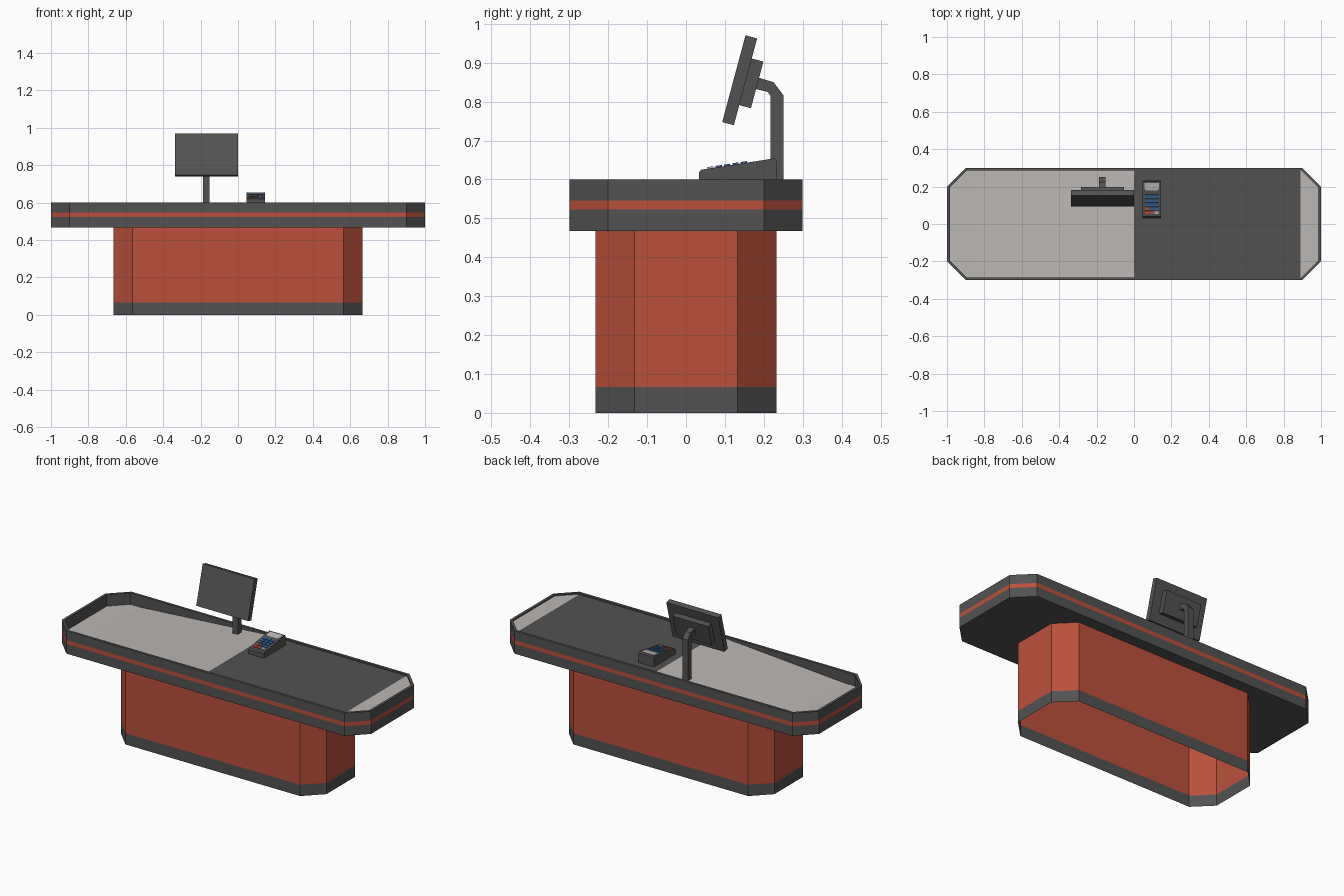
import bpy, bmesh, math
from mathutils import Matrix, Vector

if "Cube" in bpy.data.objects:
    bpy.data.objects.remove(bpy.data.objects["Cube"])


def material(name, rgb):
    m = bpy.data.materials.new(name)
    m.diffuse_color = (*rgb, 1)
    m.use_nodes = True
    m.node_tree.nodes["Principled BSDF"].inputs["Base Color"].default_value = m.diffuse_color
    return m


DARK = material("dark grey", (0.085, 0.085, 0.085))
RED = material("brick red", (0.50, 0.081, 0.044))
LIGHT = material("pale grey", (0.50, 0.475, 0.46))
BLUE = material("key blue", (0.035, 0.12, 0.33))


def finish(name, bm, mats):
    me = bpy.data.meshes.new(name)
    bm.to_mesh(me)
    bm.free()
    for m in mats:
        me.materials.append(m)
    ob = bpy.data.objects.new(name, me)
    bpy.context.collection.objects.link(ob)
    return ob


def octagon(hx, hy, c):
    return [(hx, -hy + c), (hx, hy - c), (hx - c, hy), (-hx + c, hy),
            (-hx, hy - c), (-hx, -hy + c), (-hx + c, -hy), (hx - c, -hy)]


def loft(name, rings, mats, slots, cap_bottom):
    """Join (outline, z) rings; slots gives the material of each band."""
    bm = bmesh.new()
    vs = [[bm.verts.new((x, y, z)) for x, y in o] for o, z in rings]
    for k, slot in enumerate(slots):
        a, b = vs[k], vs[k + 1]
        for i in range(8):
            j = (i + 1) % 8
            bm.faces.new((a[i], a[j], b[j], b[i])).material_index = slot
    if cap_bottom:
        bm.faces.new(vs[0][::-1])
    return finish(name, bm, mats)


def extrude_yz(name, pts, x0, x1, mat):
    bm = bmesh.new()
    f = bm.faces.new([bm.verts.new((x0, y, z)) for y, z in pts])
    r = bmesh.ops.extrude_face_region(bm, geom=[f])
    verts = [v for v in r["geom"] if isinstance(v, bmesh.types.BMVert)]
    bmesh.ops.translate(bm, vec=(x1 - x0, 0, 0), verts=verts)
    bmesh.ops.recalc_face_normals(bm, faces=bm.faces)
    return finish(name, bm, [mat])


def box(name, size, loc, tilt, mat):
    bm = bmesh.new()
    bmesh.ops.create_cube(bm, size=1)
    bm.transform(Matrix.Translation(loc) @ Matrix.Rotation(tilt, 4, 'X')
                 @ Matrix.Diagonal((*size, 1)))
    return finish(name, bm, [mat])


# Pedestal, open underneath, with a dark skirt
base = octagon(0.665, 0.233, 0.1)
loft("pedestal", [(base, 0), (base, 0.066), (base, 0.467)], [DARK, RED], [0, 1], False)

# Counter tray with a red stripe and a thin raised rim
outer, inner = octagon(1, 0.3, 0.1), octagon(0.985, 0.285, 0.091)
loft("counter_tray",
     [(outer, 0.467), (outer, 0.523), (outer, 0.546), (outer, 0.6), (inner, 0.6), (inner, 0.525)],
     [DARK, RED], [0, 1, 0, 0, 0], True)

# Tray floor: low bay, ramp, belt and end plate
bm = bmesh.new()
bm.faces.new([bm.verts.new((x, y, 0)) for x, y in inner])
for cut in (-0.83, 0, 0.89):
    bmesh.ops.bisect_plane(bm, geom=bm.verts[:] + bm.edges[:] + bm.faces[:],
                           plane_co=(cut, 0, 0), plane_no=(1, 0, 0))
for v in bm.verts:
    v.co.z = 0.533 + 0.059 * min(1, max(0, (v.co.x + 0.83) / 0.83))
for f in bm.faces:
    f.material_index = 1 if 0 < f.calc_center_median().x < 0.89 else 0
finish("tray_floor", bm, [LIGHT, DARK])

# Monitor with back housing, tilted back
tilt = math.radians(-15)
centre = Vector((-0.168, 0.138, 0.855))
back = Vector((0, math.cos(tilt), math.sin(tilt)))
box("monitor_screen", (0.335, 0.031, 0.231), centre, tilt, DARK)
box("monitor_housing", (0.23, 0.031, 0.124), centre + back * 0.031, tilt, DARK)

# Bent monitor pole
extrude_yz("monitor_pole",
           [(0.25, 0.57), (0.25, 0.817), (0.225, 0.85), (0.185, 0.862),
            (0.177, 0.833), (0.21, 0.825), (0.217, 0.815), (0.217, 0.57)],
           -0.187, -0.153, DARK)

# Card terminal body
extrude_yz("terminal_body",
           [(0.033, 0.585), (0.033, 0.618), (0.039, 0.625), (0.226, 0.654),
            (0.233, 0.648), (0.233, 0.585)], 0.045, 0.145, DARK)
slope = math.atan2(0.029, 0.187)


def on_terminal(y):
    return 0.625 + (y - 0.039) * math.tan(slope)


# Terminal display with clipped lower corners
bm = bmesh.new()
pts = [(0.066, 0.178), (0.124, 0.178), (0.134, 0.188), (0.134, 0.218), (0.056, 0.218), (0.056, 0.188)]
bm.faces.new([bm.verts.new((x, y, on_terminal(y) + 0.001)) for x, y in pts])
finish("terminal_display", bm, [LIGHT])

# Terminal keys
rows = [(BLUE, BLUE, BLUE)] * 3 + [(RED, BLUE, BLUE), (RED, RED, LIGHT)]
for r, row in enumerate(rows):
    for c, mat in enumerate(row):
        y = 0.149 - r * 0.0215
        box(f"key_{r + 1}_{c + 1}", (0.022, 0.016, 0.008),
            (0.07 + c * 0.025, y, on_terminal(y)), slope, mat)
